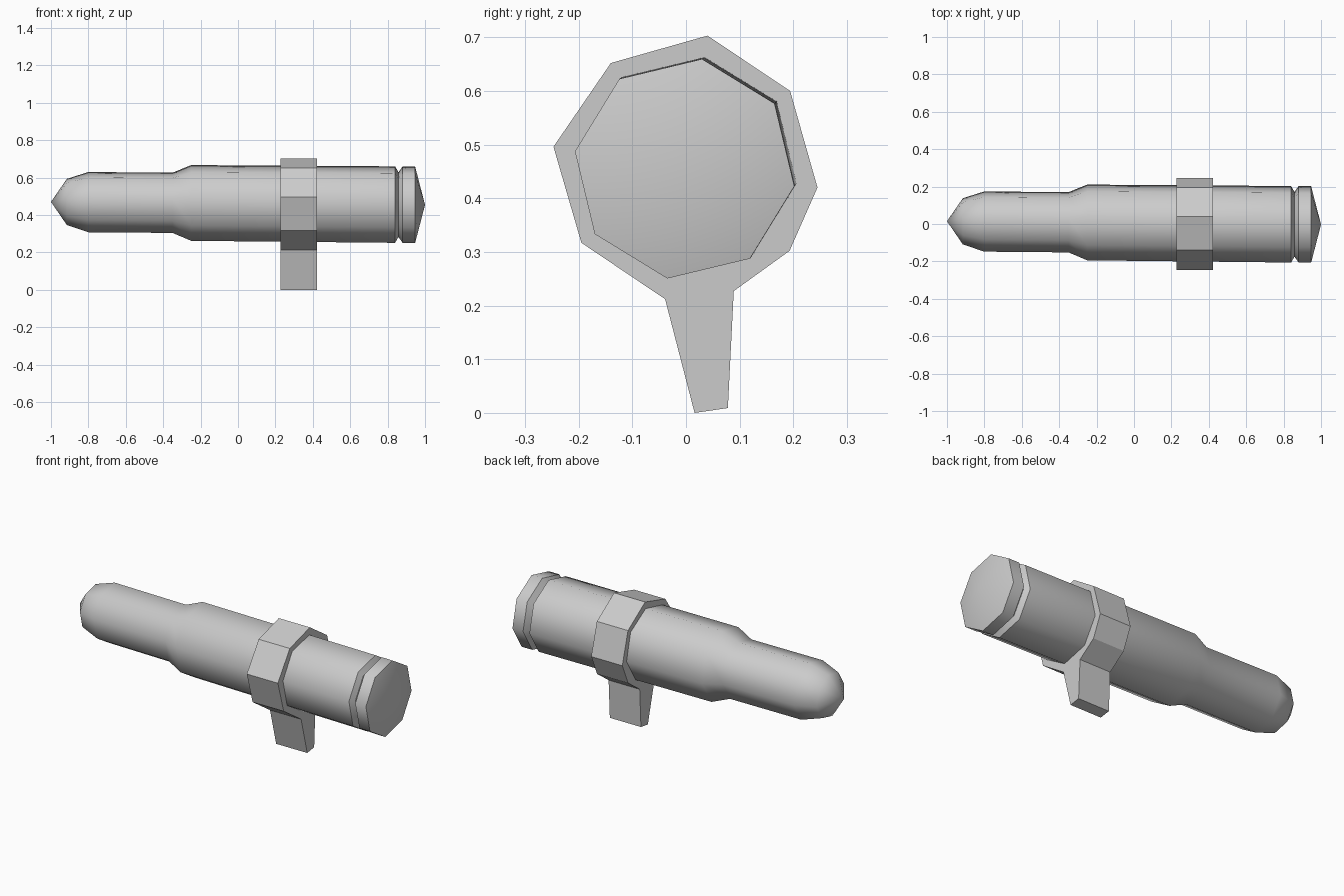
import bpy, bmesh, math

if "Cube" in bpy.data.objects:
    bpy.data.objects.remove(bpy.data.objects["Cube"])

def make_object(name, bm):
    bmesh.ops.recalc_face_normals(bm, faces=bm.faces)
    mesh = bpy.data.meshes.new(name)
    bm.to_mesh(mesh)
    bm.free()
    obj = bpy.data.objects.new(name, mesh)
    bpy.context.collection.objects.link(obj)
    return obj

def centre(x):
    # the tube axis leans very slightly
    return 0.006 - 0.009 * x, 0.4625 - 0.008 * x

# Tube: eight-sided lathe along x, (x, radius), pointed at both ends
SIDES = 8
profile = [(-0.915, 0.125), (-0.80, 0.163), (-0.35, 0.163), (-0.25, 0.205),
           (0.84, 0.207), (0.858, 0.175), (0.88, 0.207), (0.947, 0.207)]
bm = bmesh.new()
rings = []
for x, r in profile:
    cy, cz = centre(x)
    angles = [math.radians(81) + math.tau * i / SIDES for i in range(SIDES)]
    rings.append([bm.verts.new((x, cy + r * math.cos(a), cz + r * math.sin(a))) for a in angles])
for a, b in zip(rings, rings[1:]):
    for i in range(SIDES):
        j = (i + 1) % SIDES
        bm.faces.new((a[i], a[j], b[j], b[i]))
for x, ring in ((-1.0, rings[0]), (1.0, rings[-1])):
    tip = bm.verts.new((x, *centre(x)))
    for i in range(SIDES):
        bm.faces.new((ring[i], ring[(i + 1) % SIDES], tip))
tube = make_object("tube", bm)
tube.select_set(True)
bpy.context.view_layer.objects.active = tube
bpy.ops.object.shade_smooth_by_angle(angle=math.radians(50))

# Clamp: octagonal collar and tapered foot in one extruded outline (y, z)
outline = [(0.04, 0.703), (0.194, 0.6), (0.245, 0.42), (0.193, 0.302),
           (0.089, 0.227), (0.078, 0.009), (0.016, 0.0), (-0.039, 0.212),
           (-0.195, 0.317), (-0.247, 0.496), (-0.14, 0.652)]
bm = bmesh.new()
face = bm.faces.new([bm.verts.new((0.228, y, z)) for y, z in outline])
ext = bmesh.ops.extrude_face_region(bm, geom=[face])
verts = [v for v in ext["geom"] if isinstance(v, bmesh.types.BMVert)]
bmesh.ops.translate(bm, verts=verts, vec=(0.195, 0, 0))
make_object("clamp_with_foot", bm)
